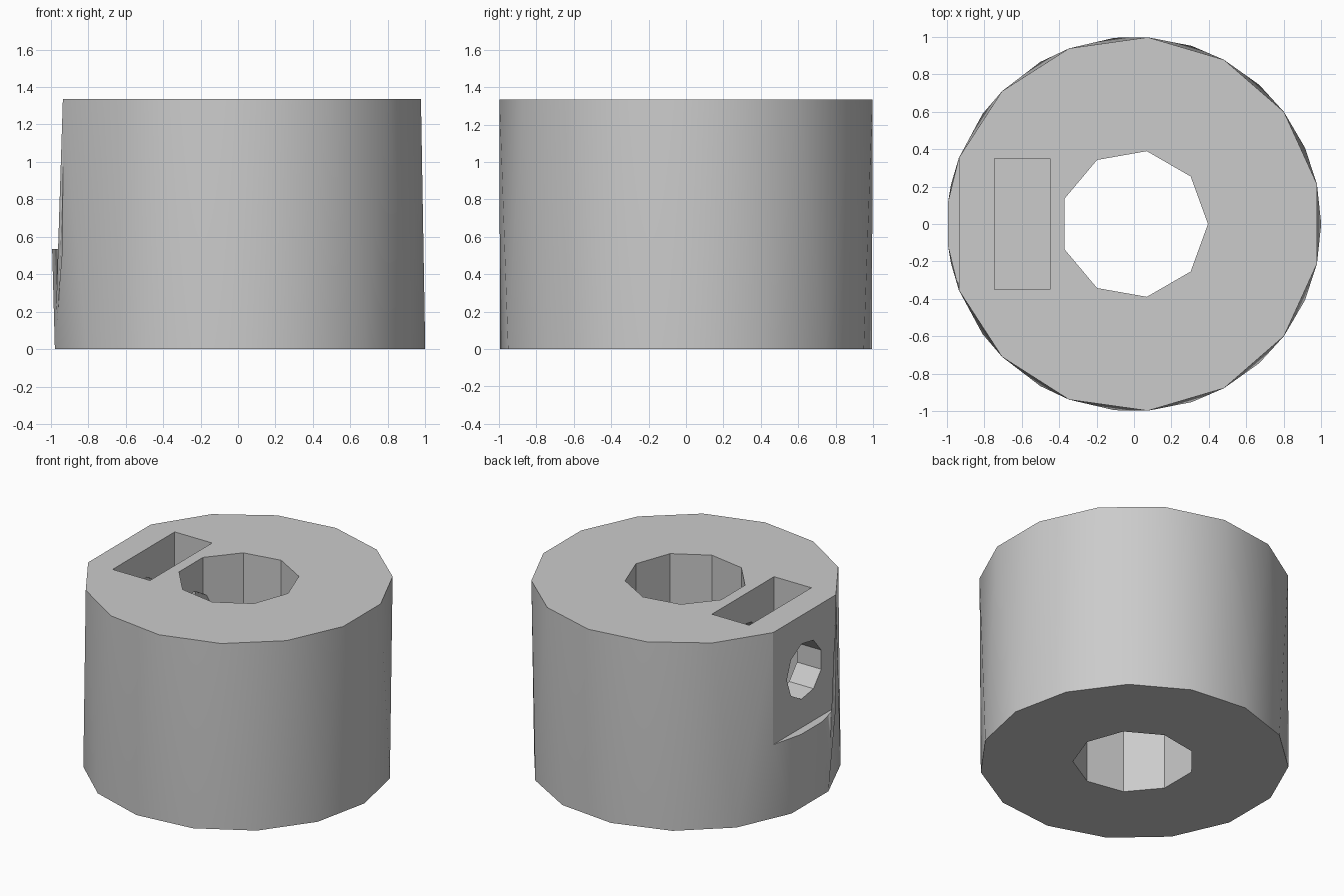
import bpy, bmesh
from math import cos, sin, radians
from mathutils import Matrix

cube = bpy.data.objects.get("Cube")
if cube:
    bpy.data.objects.remove(cube, do_unlink=True)

HEIGHT, LEDGE, FLAT_ANGLE = 1.335, 0.535, 159.3
HOLE_Z = (HEIGHT + LEDGE) / 2

grey = bpy.data.materials.new("plain grey")
grey.use_nodes = True
grey.diffuse_color = (0.6, 0.6, 0.6, 1)
grey.node_tree.nodes["Principled BSDF"].inputs["Base Color"].default_value = (0.6, 0.6, 0.6, 1)


def make_object(name, bm):
    bmesh.ops.recalc_face_normals(bm, faces=bm.faces)
    mesh = bpy.data.meshes.new(name)
    bm.to_mesh(mesh)
    bm.free()
    mesh.materials.append(grey)
    obj = bpy.data.objects.new(name, mesh)
    bpy.context.collection.objects.link(obj)
    return obj


def prism(name, matrix, radius, depth, sides=9):
    """Prism along local z with its first corner on local +x."""
    bm = bmesh.new()
    rings = [[bm.verts.new(matrix @ Matrix.Translation((
        radius * cos(radians(360 * i / sides)),
        radius * sin(radians(360 * i / sides)), z)).to_translation())
        for i in range(sides)] for z in (-depth / 2, depth / 2)]
    for ring in rings:
        bm.faces.new(ring)
    for i in range(sides):
        k = (i + 1) % sides
        bm.faces.new((rings[0][i], rings[0][k], rings[1][k], rings[1][i]))
    return make_object(name, bm)


# Collar body: the rim is divided differently at the bottom and the top
bm = bmesh.new()


def rim(angle, z):
    return angle, bm.verts.new((cos(radians(angle)), sin(radians(angle)), z))


lower = [rim(-168 + 24 * i, 0) for i in range(15)]
top = [rim(FLAT_ANGLE * (2 * i / 13 - 1), HEIGHT) for i in range(14)]
step = (360 - 2 * FLAT_ANGLE) / 3
ledge = [rim(FLAT_ANGLE + step * i, LEDGE) for i in range(4)]
upper = [(a - 360, v) for a, v in ledge[2:]] + top + ledge[:2]

bm.faces.new([v for a, v in lower])
bm.faces.new([v for a, v in top])
bm.faces.new([v for a, v in ledge])
bm.faces.new((top[-1][1], ledge[0][1], ledge[-1][1], top[0][1]))

# Curved wall: join both rims with triangles, in order of angle
low_loop = lower + [(lower[0][0] + 360, lower[0][1])]
up_loop = upper + [(upper[0][0] + 360, upper[0][1])]
i = j = 0
while i < len(lower) or j < len(upper):
    if j == len(upper) or (i < len(lower) and low_loop[i + 1][0] < up_loop[j + 1][0]):
        corners = (low_loop[i], low_loop[i + 1], up_loop[j])
        i += 1
    else:
        corners = (low_loop[i], up_loop[j + 1], up_loop[j])
        j += 1
    bm.faces.new([v for a, v in corners]).smooth = True
collar = make_object("shaft_collar", bm)

# Cutters: shaft bore, nut pocket and screw hole
bore = prism("bore_cutter", Matrix.Translation((0, 0, HEIGHT / 2)), 0.395, 2)

bm = bmesh.new()
bmesh.ops.create_cube(bm, size=1, matrix=Matrix.Translation((-0.597, 0, LEDGE + 0.55))
                      @ Matrix.Diagonal((0.295, 0.7, 1, 1)))
pocket = make_object("nut_pocket_cutter", bm)

along_x = Matrix(((0, 0, 1, 0), (1, 0, 0, 0), (0, 1, 0, 0), (0, 0, 0, 1)))
screw = prism("screw_hole_cutter", Matrix.Translation((-0.6, 0, HOLE_Z)) @ along_x, 0.2, 1.1)

bpy.context.view_layer.objects.active = collar
for cutter in (bore, pocket, screw):
    cutter.hide_render = True
    cut = collar.modifiers.new(cutter.name, 'BOOLEAN')
    cut.operation = 'DIFFERENCE'
    cut.solver = 'EXACT'
    cut.object = cutter
    bpy.ops.object.modifier_apply(modifier=cut.name)
    bpy.data.objects.remove(cutter, do_unlink=True)
